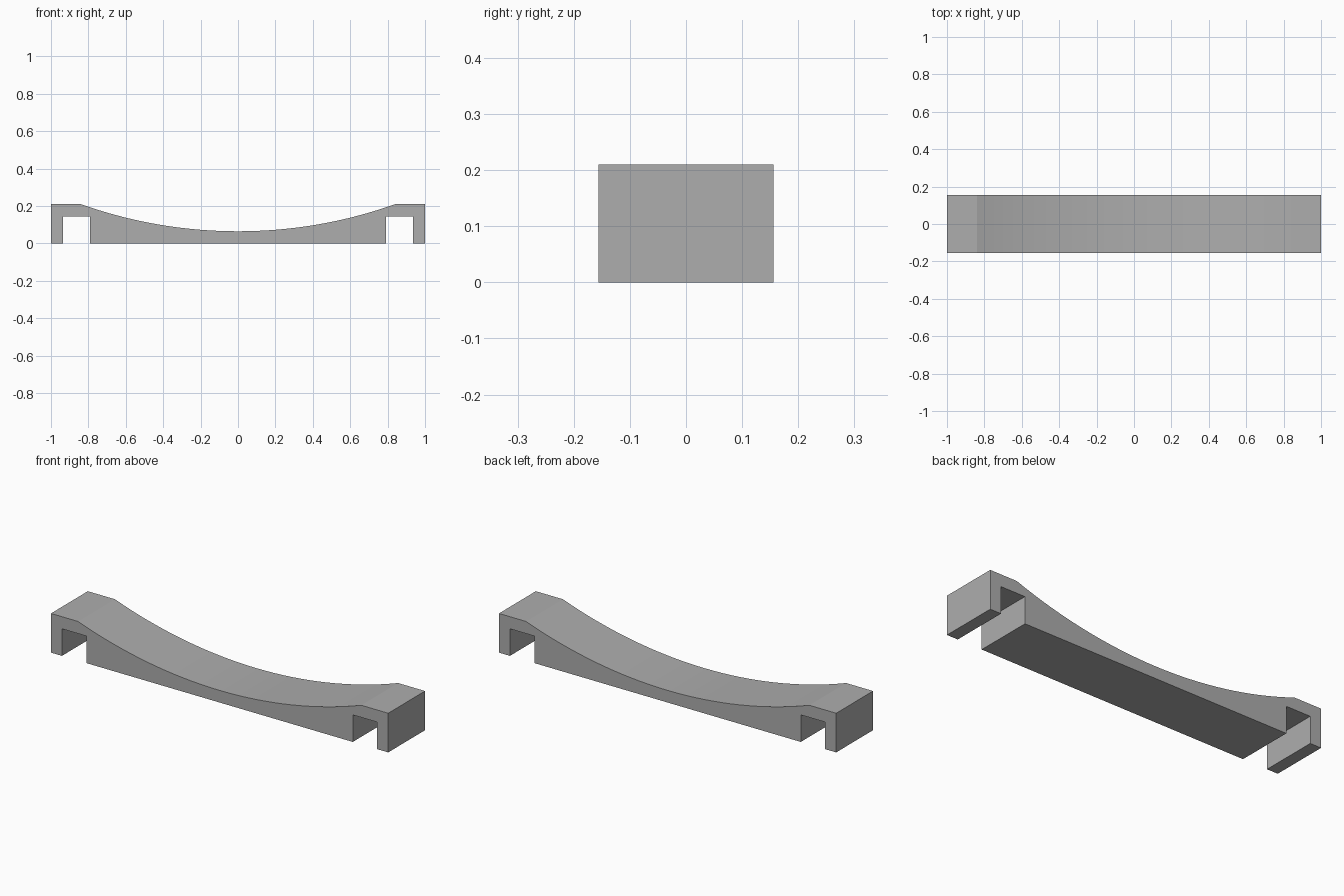
import bpy, bmesh
from math import asin, sin, cos

cube = bpy.data.objects.get("Cube")
if cube:
    bpy.data.objects.remove(cube, do_unlink=True)

# Plain grey material
grey = bpy.data.materials.new("plain_grey")
grey.use_nodes = True
colour = (0.42, 0.42, 0.42, 1)
grey.diffuse_color = colour
grey.node_tree.nodes["Principled BSDF"].inputs["Base Color"].default_value = colour

HALF_DEPTH, TOP, SAG_Z = 0.156, 0.21, 0.065
ARC_X, SEGMENTS = 0.84, 32

# Right half of the underside: centre block, slot and end lip
under = [(0.79, 0), (0.79, 0.145), (0.935, 0.145), (0.935, 0), (1, 0), (1, TOP)]

# Sagging circular arc between the two flat ends
sag = TOP - SAG_Z
radius = (ARC_X ** 2 + sag ** 2) / (2 * sag)
sweep = asin(ARC_X / radius)
angles = [sweep * (1 - 2 * i / SEGMENTS) for i in range(SEGMENTS + 1)]
arc = [(radius * sin(a), SAG_Z + radius * (1 - cos(a))) for a in angles]

profile = under + arc + [(-x, z) for x, z in reversed(under)]

# Extrude the profile through the depth
bm = bmesh.new()
face = bm.faces.new([bm.verts.new((x, -HALF_DEPTH, z)) for x, z in profile])
result = bmesh.ops.extrude_face_region(bm, geom=[face], use_keep_orig=True)
moved = [v for v in result["geom"] if isinstance(v, bmesh.types.BMVert)]
bmesh.ops.translate(bm, verts=moved, vec=(0, 2 * HALF_DEPTH, 0))
bmesh.ops.recalc_face_normals(bm, faces=bm.faces)

mesh = bpy.data.meshes.new("curved_handle")
bm.to_mesh(mesh)
bm.free()
mesh.materials.append(grey)
handle = bpy.data.objects.new("curved_handle", mesh)
bpy.context.collection.objects.link(handle)

# Smooth the arc while keeping the corners crisp
bpy.ops.object.select_all(action="DESELECT")
handle.select_set(True)
bpy.context.view_layer.objects.active = handle
bpy.ops.object.shade_smooth_by_angle(angle=0.2)
